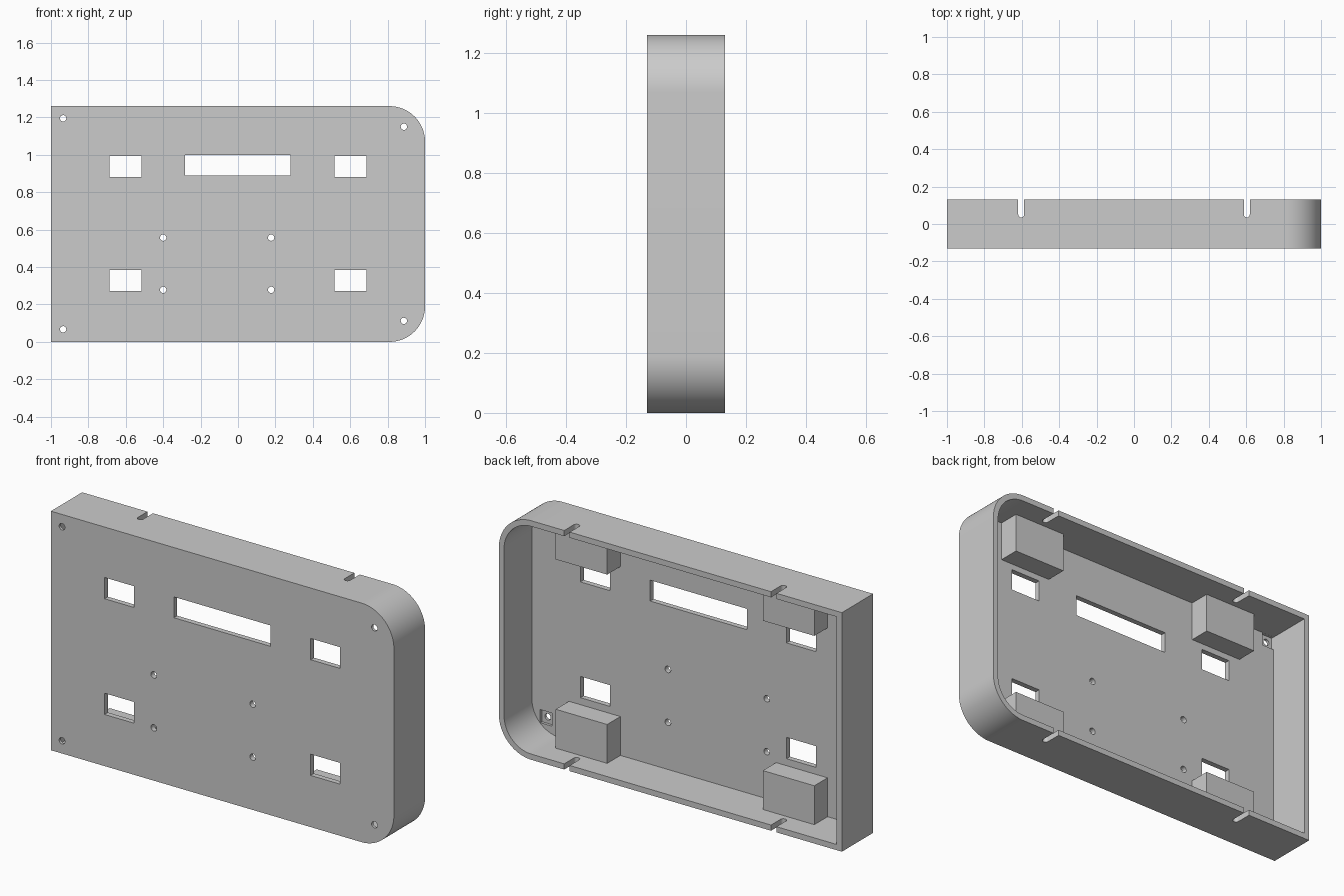
import bpy, bmesh, math

W, H, D = 1.0, 1.26, 0.13       # half width, height, half depth
WALL, RADIUS = 0.03, 0.19
FLOOR = -0.102                  # inner surface of the face plate

if "Cube" in bpy.data.objects:
    bpy.data.objects.remove(bpy.data.objects["Cube"], do_unlink=True)

grey = bpy.data.materials.new("grey plastic")
grey.use_nodes = True
grey.diffuse_color = (0.6, 0.6, 0.6, 1)
grey.node_tree.nodes["Principled BSDF"].inputs["Base Color"].default_value = (0.6, 0.6, 0.6, 1)


def prism(name, outline, start, end, axis="y"):
    """Extrude an outline along y (points are x, z) or along z (points are x, y)."""
    bm = bmesh.new()
    place = (lambda a, b, t: (a, t, b)) if axis == "y" else (lambda a, b, t: (a, b, t))
    face = bm.faces.new([bm.verts.new(place(a, b, start)) for a, b in outline])
    extruded = bmesh.ops.extrude_face_region(bm, geom=[face])["geom"]
    moved = [v for v in extruded if isinstance(v, bmesh.types.BMVert)]
    bmesh.ops.translate(bm, verts=moved, vec=place(0, 0, end - start))
    bmesh.ops.recalc_face_normals(bm, faces=bm.faces)
    mesh = bpy.data.meshes.new(name)
    bm.to_mesh(mesh)
    bm.free()
    mesh.materials.append(grey)
    obj = bpy.data.objects.new(name, mesh)
    bpy.context.collection.objects.link(obj)
    return obj


def arc(cx, cy, r, a0, a1, steps):
    angles = [math.radians(a0 + (a1 - a0) * i / steps) for i in range(steps + 1)]
    return [(cx + r * math.cos(a), cy + r * math.sin(a)) for a in angles]


def rect(x0, x1, z0, z1):
    return [(x0, z0), (x1, z0), (x1, z1), (x0, z1)]


def case_outline(inset):
    """Rectangle with the two corners on the +x end rounded."""
    cx, r = W - RADIUS, RADIUS - inset
    return ([(-W + inset, H - inset), (-W + inset, inset)]
            + arc(cx, RADIUS, r, -90, 0, 24)
            + arc(cx, H - RADIUS, r, 0, 90, 24))


def activate(obj):
    bpy.ops.object.select_all(action="DESELECT")
    obj.select_set(True)
    bpy.context.view_layer.objects.active = obj


def cut(target, cutter):
    cutter.hide_render = True
    mod = target.modifiers.new("cut", "BOOLEAN")
    mod.operation, mod.solver, mod.object = "DIFFERENCE", "EXACT", cutter
    activate(target)
    bpy.ops.object.modifier_apply(modifier=mod.name)
    bpy.data.objects.remove(cutter, do_unlink=True)


# Hollow tray, open at the back
case = prism("case_shell", case_outline(0), -D, D)
cut(case, prism("cavity", case_outline(WALL), FLOOR, D + 0.1))

# Display opening and four button windows
windows = [rect(-0.283, 0.28, 0.89, 1.0)]
for z0, z1 in ((0.272, 0.384), (0.882, 0.994)):
    windows += [rect(-0.687, -0.515, z0, z1), rect(0.515, 0.687, z0, z1)]
for outline in windows:
    cut(case, prism("window", outline, -D - 0.1, FLOOR + 0.05))

# Screw holes, with square nut pockets behind the corner ones
corners = [(-0.935, 0.067), (-0.935, 1.195), (0.887, 0.112), (0.887, 1.15)]
inner = [(x, z) for x in (-0.4, 0.177) for z in (0.278, 0.557)]
for x, z in corners:
    s = 0.0345
    cut(case, prism("pocket", rect(x - s, x + s, z - s, z + s), FLOOR - 0.014, FLOOR + 0.01))
for x, z in corners + inner:
    cut(case, prism("hole", arc(x, z, 0.017, 0, 345, 23), -D - 0.1, FLOOR + 0.05))

# Round-ended slots through the top and bottom rims
for x in (-0.603, 0.603):
    slot = arc(x, 0.051, 0.016, 180, 360, 12) + [(x + 0.016, 0.3), (x - 0.016, 0.3)]
    cut(case, prism("slot", slot, -0.1, H + 0.1, "z"))

activate(case)
bpy.ops.object.shade_smooth_by_angle(angle=math.radians(30))

# Four mounting blocks on the inside of the long walls
for side, x in (("right", -0.604), ("left", 0.604)):
    for level, z0, z1 in (("lower", WALL - 0.005, 0.235), ("upper", 1.025, H - WALL + 0.005)):
        prism(f"{level}_{side}_mounting_block", rect(x - 0.15, x + 0.15, z0, z1), FLOOR - 0.005, 0.008)
